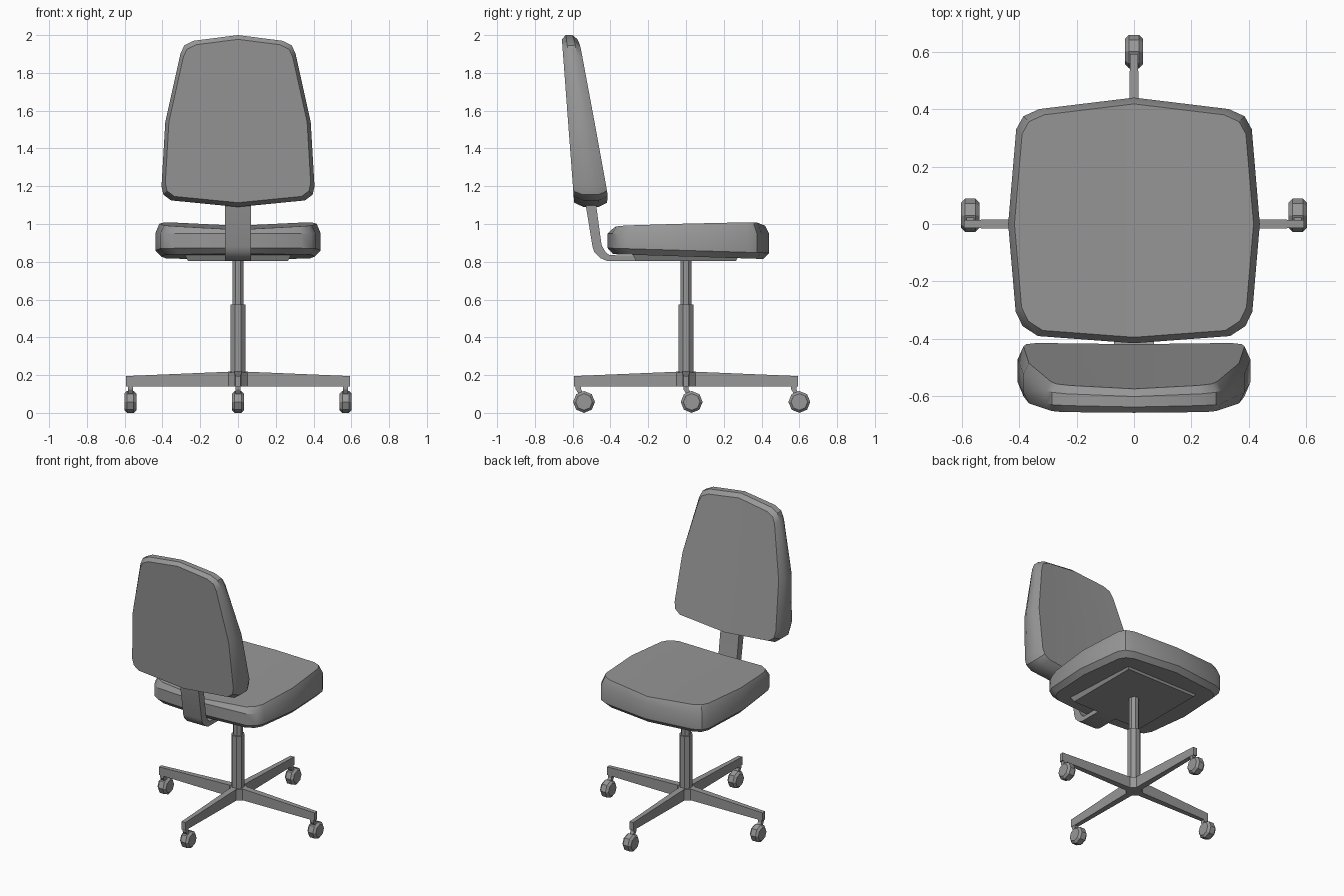
import bpy, bmesh, math
from mathutils import Vector

cube = bpy.data.objects.get("Cube")
if cube:
    bpy.data.objects.remove(cube, do_unlink=True)

grey = bpy.data.materials.new("mid_grey")
grey.use_nodes = True
grey.diffuse_color = (0.31, 0.31, 0.31, 1)
bsdf = next(n for n in grey.node_tree.nodes if n.type == 'BSDF_PRINCIPLED')
bsdf.inputs["Base Color"].default_value = grey.diffuse_color

parts = []


def loft(name, rings, split_caps=False):
    """Skin a list of equal closed rings and cap both ends."""
    bm = bmesh.new()
    loops = [[bm.verts.new(p) for p in ring] for ring in rings]
    n = len(loops[0])
    for a, b in zip(loops, loops[1:]):
        for i in range(n):
            j = (i + 1) % n
            bm.faces.new((a[i], a[j], b[j], b[i]))
    for cap in (loops[0], loops[-1]):
        if split_caps:  # two halves meeting on the centre line
            h = n // 2
            bm.faces.new(cap[:h + 1])
            bm.faces.new(cap[h:] + cap[:1])
        else:
            bm.faces.new(cap)
    bmesh.ops.recalc_face_normals(bm, faces=bm.faces)
    mesh = bpy.data.meshes.new(name)
    bm.to_mesh(mesh)
    bm.free()
    mesh.materials.append(grey)
    obj = bpy.data.objects.new(name, mesh)
    bpy.context.collection.objects.link(obj)
    parts.append(obj)
    return obj


def mirrored(half):
    """Close a half outline that starts and ends on x = 0."""
    return half + [(-x, v) for x, v in reversed(half[1:-1])]


def circle(radius, sides, turn=0.0):
    return [(radius * math.cos(math.tau * (i + turn) / sides),
             radius * math.sin(math.tau * (i + turn) / sides)) for i in range(sides)]


def post(name, radius, low, high, sides=8):
    loft(name, [[(x, y, z) for x, y in circle(radius, sides, 0.5)] for z in (low, high)])


# Seat cushion: rounded square plan, slightly dished top
seat_plan = mirrored([(0, .44), (.33, .40), (.385, .375), (.41, .33), (.438, 0),
                      (.412, -.305), (.388, -.355), (.335, -.39), (0, -.415)])


def seat_ring(scale, height):
    return [(x * scale, y * scale, height(x, y)) for x, y in seat_plan]


loft("seat", [
    seat_ring(.93, lambda x, y: .828 - .03 * y),
    seat_ring(1, lambda x, y: .86 - .03 * y),
    seat_ring(1, lambda x, y: .95),
    seat_ring(.95, lambda x, y: .98 + .05 * abs(x) + .025 * y),
], split_caps=True)

# Backrest: tapered panel, leaning away and thinner at the top
back_plan = mirrored([(0, 2.0), (.235, 1.97), (.285, 1.945), (.305, 1.90), (.385, 1.54),
                      (.405, 1.20), (.395, 1.155), (.355, 1.125), (0, 1.09)])


def back_ring(scale, depth):
    ring = []
    for x, z in back_plan:
        x, z = x * scale, 1.55 + (z - 1.55) * scale
        rear = -.595 - .075 * (z - 1.15)
        front = -.425 - .18 * (z - 1.15) + .03 * abs(x)
        ring.append((x, rear + (front - rear) * depth, z))
    return ring


loft("backrest", [back_ring(.95, 0), back_ring(1, .27), back_ring(1, .72),
                  back_ring(.95, 1)], split_caps=True)

# Curved support bar joining seat and backrest
bar_path = [((-.26, .805), (-.26, .833)), ((-.42, .805), (-.405, .835)),
            ((-.455, .82), (-.425, .85)), ((-.485, .85), (-.445, .885)),
            ((-.495, .88), (-.45, .91)), ((-.53, 1.095), (-.475, 1.095)),
            ((-.54, 1.17), (-.485, 1.17))]
loft("back_support", [[(-.07, *a), (.07, *a), (.07, *b), (-.07, *b)] for a, b in bar_path])

# Tapered mounting plate under the seat
loft("seat_plate", [[(sx * s, sy * s, z) for sx, sy in ((1, 1), (-1, 1), (-1, -1), (1, -1))]
                    for s, z in ((.265, .805), (.285, .845))])

# Gas column and hub
post("upper_column", .032, .56, .81)
post("lower_column", .043, .16, .575)
post("base_hub", .055, .14, .215)

# Four arms, each with a stem and a swivelled wheel
wheel_profile = ((-.032, .044), (-.018, .058), (.018, .058), (.032, .044))
for label, angle in (("left", 0), ("rear", 90), ("right", 180), ("front", 270)):
    a = math.radians(angle)
    out = Vector((math.cos(a), math.sin(a), 0))
    side = Vector((-math.sin(a), math.cos(a), 0))
    rings = []
    for dist, half, top in ((0, .022, .22), (.592, .014, .195)):
        rings.append([tuple(out * dist + side * s * half + Vector((0, 0, z)))
                      for s, z in ((-1, .14), (1, .14), (1, top), (-1, top))])
    loft(label + "_arm", rings)

    pivot = out * .57
    stem = []
    for dy, z in ((.022, .09), (0, .125), (0, .15)):
        stem.append([(pivot.x + sx * .013, pivot.y + dy + sy * .014, z)
                     for sx, sy in ((1, 1), (-1, 1), (-1, -1), (1, -1))])
    loft(label + "_caster_stem", stem)
    loft(label + "_wheel", [[(pivot.x + w, pivot.y + .03 + u, .058 + v)
                             for u, v in circle(r, 8)] for w, r in wheel_profile])

# Soft shading on the padding, crisp edges elsewhere
bpy.ops.object.select_all(action='DESELECT')
for obj in parts:
    obj.select_set(True)
bpy.context.view_layer.objects.active = parts[0]
bpy.ops.object.shade_smooth_by_angle(angle=math.radians(32))
